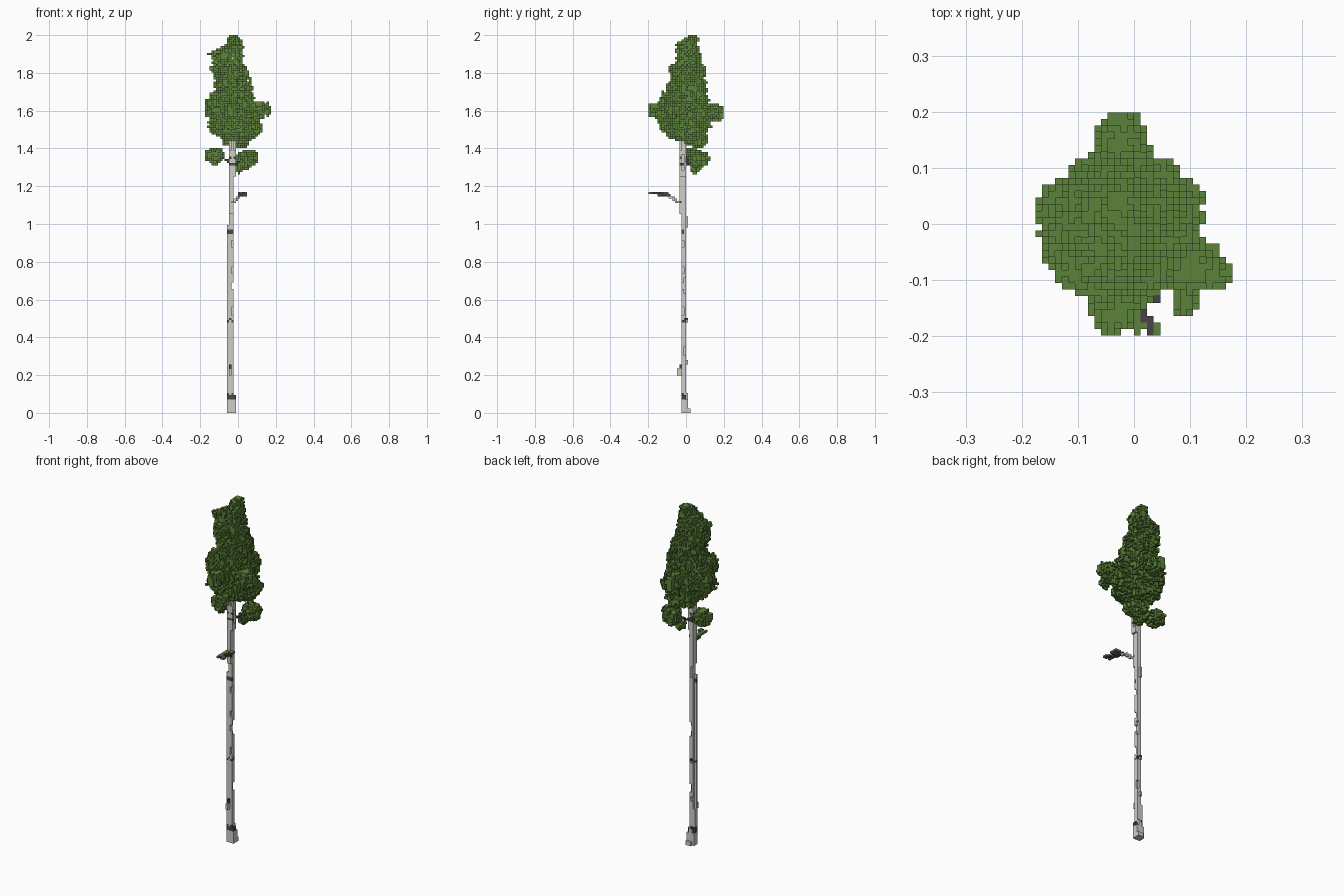
import bpy, bmesh, math, random
from mathutils import Vector, noise

random.seed(7)
V = 2 / 171                      # voxel size

cube = bpy.data.objects.get("Cube")
if cube:
    bpy.data.objects.remove(cube, do_unlink=True)


def material(name, rgb):
    m = bpy.data.materials.new(name)
    m.use_nodes = True
    m.diffuse_color = (*rgb, 1)
    bsdf = next(n for n in m.node_tree.nodes if n.type == 'BSDF_PRINCIPLED')
    bsdf.inputs["Base Color"].default_value = (*rgb, 1)
    bsdf.inputs["Roughness"].default_value = 0.9
    return m


PALE, DARK, LEAF = 0, 1, 2
MATS = [material("pale bark", (0.62, 0.61, 0.57)),
        material("dark bark", (0.065, 0.06, 0.07)),
        material("leaf green", (0.108, 0.225, 0.042))]

# The four corners of each cube side, ordered outward
SIDES = {(1, 0, 0): [(1, 0, 0), (1, 1, 0), (1, 1, 1), (1, 0, 1)],
         (-1, 0, 0): [(0, 0, 0), (0, 0, 1), (0, 1, 1), (0, 1, 0)],
         (0, 1, 0): [(0, 1, 0), (0, 1, 1), (1, 1, 1), (1, 1, 0)],
         (0, -1, 0): [(0, 0, 0), (1, 0, 0), (1, 0, 1), (0, 0, 1)],
         (0, 0, 1): [(0, 0, 1), (1, 0, 1), (1, 1, 1), (0, 1, 1)],
         (0, 0, -1): [(0, 0, 0), (0, 1, 0), (1, 1, 0), (1, 0, 0)]}


def add(a, b):
    return (a[0] + b[0], a[1] + b[1], a[2] + b[2])


def build(name, cells):
    """Turn a dict of voxel -> material index into a mesh of exposed sides."""
    bm, verts = bmesh.new(), {}
    for c, mat in cells.items():
        for d, corners in SIDES.items():
            if add(c, d) in cells:
                continue
            ring = []
            for p in (add(c, o) for o in corners):
                if p not in verts:
                    verts[p] = bm.verts.new(Vector(p) * V)
                ring.append(verts[p])
            bm.faces.new(ring).material_index = mat
    mesh = bpy.data.meshes.new(name)
    bm.to_mesh(mesh)
    bm.free()
    for m in MATS:
        mesh.materials.append(m)
    bpy.context.collection.objects.link(bpy.data.objects.new(name, mesh))


def box(cells, xs, ys, zs, mat=PALE):
    """Fill an inclusive range of voxels."""
    for i in range(xs[0], xs[1] + 1):
        for j in range(ys[0], ys[1] + 1):
            for k in range(zs[0], zs[1] + 1):
                cells[i, j, k] = mat


def cell(p):
    return tuple(math.floor(a / V) for a in p)


def limb(cells, points, mat):
    """Fill a one-voxel path through points."""
    for a, b in zip(points, points[1:]):
        a, b = Vector(a), Vector(b)
        for s in range(41):
            cells[cell(a.lerp(b, s / 40))] = mat


# Trunk: stacked sections that shift and thin out going up
trunk = {}
box(trunk, (-5, -2), (-2, 0), (0, 5))
box(trunk, (-4, -2), (1, 1), (0, 1))
box(trunk, (-5, -3), (-2, -1), (6, 84))
box(trunk, (-2, -2), (-2, -1), (6, 7))
box(trunk, (-4, -3), (-2, -1), (85, 106))
box(trunk, (-4, -3), (-3, -2), (90, 114))
box(trunk, (-4, -2), (-3, -1), (107, 118))
box(trunk, (-3, -2), (-3, -1), (119, 136))
box(trunk, (-4, -4), (-2, -1), (119, 124))
box(trunk, (-3, -2), (-2, 0), (130, 160))
box(trunk, (-4, -3), (0, 0), (6, 8))
box(trunk, (-4, -4), (-4, -3), (17, 19))      # knot
box(trunk, (-4, -4), (-3, -3), (20, 21), DARK)

# Missing chips along the trunk's edges
for i, j, z0, z1 in [(-3, -2, 44, 47), (-3, -1, 54, 60), (-3, -2, 56, 58),
                     (-3, -2, 63, 65), (-5, -1, 18, 84), (-3, -1, 26, 29),
                     (-3, -2, 75, 77), (-2, -2, 110, 116), (-2, -3, 119, 123)]:
    for k in range(z0, z1 + 1):
        trunk.pop((i, j, k), None)
# Small bumps on the back
for z0, z1 in [(22, 23), (41, 42), (84, 88)]:
    box(trunk, (-4, -4), (0, 0), (z0, z1))

# Dark bark bands and flecks
for c in trunk:
    k = c[2]
    if k in (6, 7) and c[1] < 0 or k in (81, 82) and c[1] < -1:
        trunk[c] = DARK
    elif k in (8, 41, 42, 95, 112, 115) and random.random() < 0.35:
        trunk[c] = DARK
build("trunk", trunk)

# Limbs: the low bare branch and the twigs that hold the small clumps
limbs = {}
limb(limbs, [(-.03, -.04, 1.115), (-.01, -.06, 1.13), (.005, -.09, 1.147)], PALE)
limb(limbs, [(.005, -.09, 1.147), (.015, -.15, 1.159), (.03, -.19, 1.16)], DARK)
limb(limbs, [(.01, -.11, 1.15), (.045, -.13, 1.16)], DARK)
limb(limbs, [(-.035, 0, 1.32), (-.07, .01, 1.345), (-.12, .02, 1.365)], DARK)
limb(limbs, [(-.02, 0, 1.31), (.01, .04, 1.33), (.05, .07, 1.34)], DARK)
limb(limbs, [(-.02, -.02, 1.46), (.05, -.06, 1.53), (.12, -.08, 1.58)], DARK)
limbs = {c: m for c, m in limbs.items() if c not in trunk}
build("limbs", limbs)

# Crown cross-sections: z, centre x, centre y, radius x, radius y
CROWN = [(1.41, -.05, .05, .025, .03), (1.445, -.01, .025, .08, .08),
         (1.5, -.02, -.01, .125, .13), (1.55, -.025, 0, .13, .135),
         (1.6, -.035, 0, .13, .138), (1.65, -.035, -.02, .12, .125),
         (1.7, -.025, 0, .10, .108), (1.77, -.03, .015, .09, .09),
         (1.82, -.055, 0, .09, .095), (1.86, -.05, .01, .08, .07),
         (1.9, -.06, .01, .085, .065), (1.95, -.02, .005, .05, .058),
         (2.0, -.025, .045, .02, .018)]
# Rounded lobes and small clumps: centre, radii
LOBES = [((.11, -.08, 1.605), (.062, .045, .052)), ((-.02, .135, 1.59), (.045, .065, .052)),
         ((-.035, -.14, 1.6), (.04, .06, .048)), ((-.125, .02, 1.62), (.05, .042, .05)),
         ((.075, .02, 1.51), (.05, .05, .06)), ((.09, -.13, 1.57), (.022, .04, .035)),
         ((.02, .07, 1.45), (.045, .05, .045))]
CLUMPS = [((-.123, .022, 1.365), (.054, .046, .045)), ((.05, .06, 1.345), (.054, .052, .045)),
          ((.0, .05, 1.30), (.025, .03, .03)), ((.015, .095, 1.35), (.03, .035, .035))]


def ellipsoid(p, centre, radii):
    return 1 - math.sqrt(sum(((a - b) / r) ** 2 for a, b, r in zip(p, centre, radii)))


def crown(p):
    """Depth inside the crown, whose sections are slightly diamond-shaped."""
    for a, b in zip(CROWN, CROWN[1:]):
        if a[0] <= p[2] <= b[0]:
            t = (p[2] - a[0]) / (b[0] - a[0])
            cx, cy, rx, ry = (u + (w - u) * t for u, w in zip(a[1:], b[1:]))
            return 1 - (abs((p[0] - cx) / rx) ** 1.75 + abs((p[1] - cy) / ry) ** 1.75) ** (1 / 1.75)
    return -1


def foliage(z0, z1, depth):
    """Fill voxels where depth, roughened by noise, is positive."""
    cells = {}
    for k in range(round(z0 / V), round(z1 / V)):
        for i in range(-15, 15):
            for j in range(-17, 17):
                p = Vector((i + .5, j + .5, k + .5)) * V
                lump = 0.28 * noise.noise(p * 26) + random.uniform(-.13, .13)
                if depth(p) + lump > 0 and (i, j, k) not in trunk and (i, j, k) not in limbs:
                    cells[i, j, k] = LEAF
    # Drop stray voxels, then pit the surface
    cells = {c: m for c, m in cells.items() if sum(add(c, d) in cells for d in SIDES) > 1}
    return {c: m for c, m in cells.items()
            if all(add(c, d) in cells for d in SIDES) or random.random() > 0.2}


crown_cells = foliage(1.4, 2.0, lambda p: max(
    crown(p), *(ellipsoid(p, *l) for l in LOBES)))
box(crown_cells, (-3, -2), (3, 4), (164, 170), LEAF)          # tip
box(crown_cells, (13, 14), (-8, -7), (135, 138), LEAF)        # outermost sprigs
box(crown_cells, (-15, -14), (1, 3), (135, 138), LEAF)
box(crown_cells, (-4, -2), (15, 16), (133, 138), LEAF)
box(crown_cells, (-5, -3), (-17, -16), (135, 137), LEAF)
build("crown", crown_cells)

build("lower_clumps", foliage(1.26, 1.42, lambda p: max(
    ellipsoid(p, *c) for c in CLUMPS)))

# Thin leaf spray on the low branch, with a gap between the twigs
spray = {}
for j in range(-17, -8):
    for i in range(0, 4):
        if random.random() < 0.75 and not (i > 1 and -15 < j < -11):
            spray[i, j, 99] = LEAF
build("branch_leaves", {c: m for c, m in spray.items() if c not in limbs})
